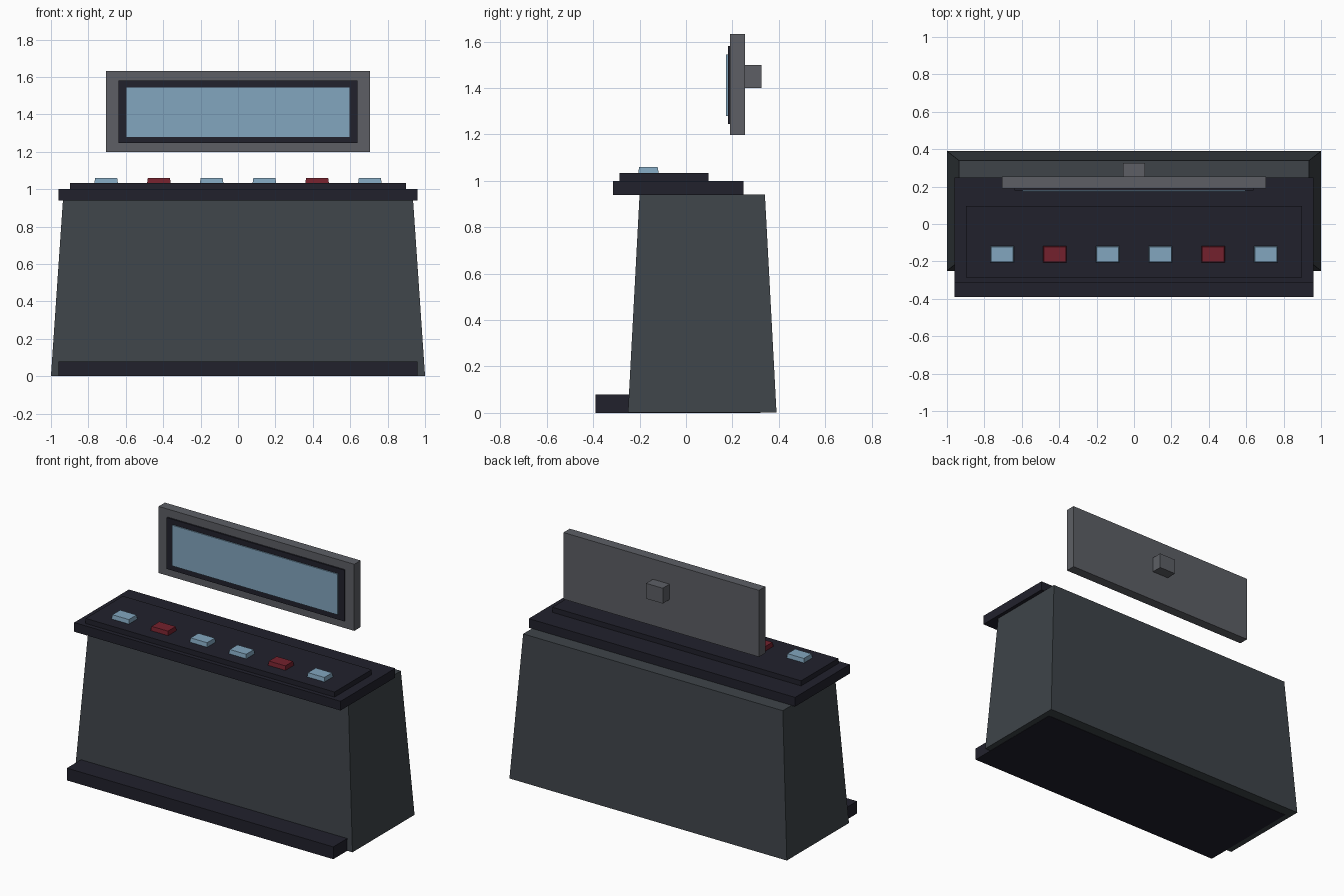
import bpy, bmesh

if "Cube" in bpy.data.objects:
    bpy.data.objects.remove(bpy.data.objects["Cube"])


def material(name, rgb):
    m = bpy.data.materials.new(name)
    lin = [((c / 255 + 0.055) / 1.055) ** 2.4 for c in rgb]
    m.diffuse_color = (*lin, 1)
    m.use_nodes = True
    m.node_tree.nodes["Principled BSDF"].inputs["Base Color"].default_value = m.diffuse_color
    return m


SLATE = material("slate grey", (62, 68, 73))
DARK = material("dark navy", (33, 33, 44))
GREY = material("mid grey", (93, 95, 101))
BLUE = material("light blue", (130, 166, 191))
RED = material("dark red", (116, 33, 45))


def block(name, x, y, z, mat, inset=(0, 0)):
    """Box from (min, max) ranges; inset pulls the top edges inward."""
    bm = bmesh.new()
    bmesh.ops.create_cube(bm, size=1)
    for v in bm.verts:
        sx, sy, sz = (1 if c > 0 else 0 for c in v.co)
        v.co = (x[sx], y[sy], z[sz])
        if sz:
            v.co.x += inset[0] * (1 - 2 * sx)
            v.co.y += inset[1] * (1 - 2 * sy)
    me = bpy.data.meshes.new(name)
    bm.to_mesh(me)
    bm.free()
    me.materials.append(mat)
    ob = bpy.data.objects.new(name, me)
    bpy.context.collection.objects.link(ob)
    return ob


# Tapered desk body and the plinth projecting in front of it
block("desk_body", (-1, 1), (-0.25, 0.39), (0.002, 0.942), SLATE, (0.064, 0.05))
block("foot_plinth", (-0.96, 0.96), (-0.39, 0.32), (0, 0.08), DARK)

# Counter and raised control panel
block("counter_top", (-0.96, 0.96), (-0.315, 0.248), (0.94, 1.0), DARK)
block("control_panel", (-0.897, 0.897), (-0.287, 0.096), (1.0, 1.033), DARK)

# Row of buttons
for i in range(6):
    cx = (i - 2.5) * 0.282
    block(f"button_{i + 1}", (cx - 0.063, cx + 0.063), (-0.206, -0.118),
          (1.033, 1.06), RED if i in (1, 4) else BLUE, (0.004, 0.004))

# Floating display with bezel, screen and rear mount
block("display_frame", (-0.705, 0.705), (0.19, 0.255), (1.198, 1.632), GREY)
block("display_bezel", (-0.64, 0.64), (0.18, 0.19), (1.246, 1.58), DARK)
block("display_screen", (-0.597, 0.597), (0.173, 0.18), (1.28, 1.545), BLUE)
block("display_mount", (-0.06, 0.06), (0.255, 0.325), (1.4, 1.5), GREY)
